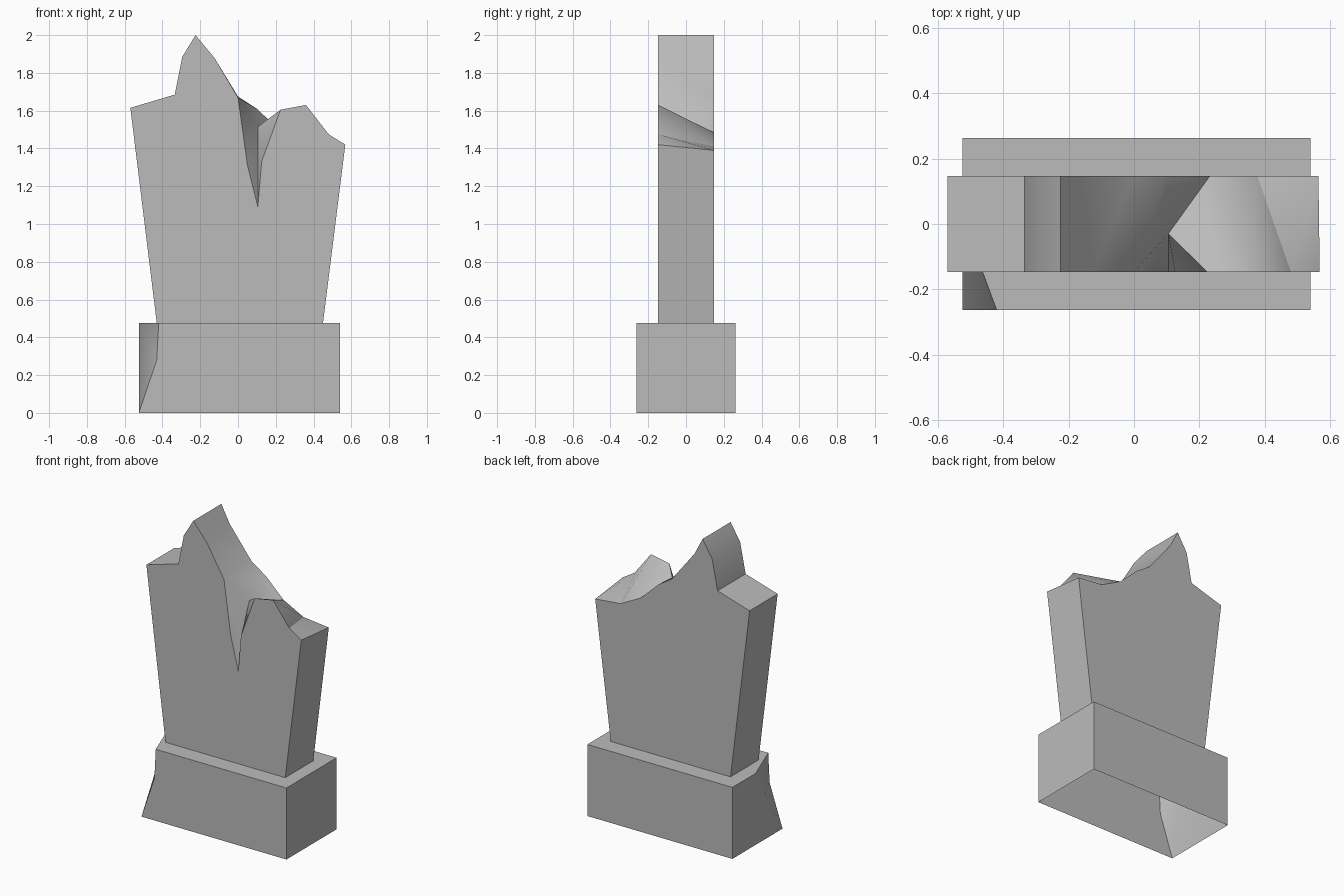
import bpy
import bmesh
from math import radians

cube = bpy.data.objects.get("Cube")
if cube:
    bpy.data.objects.remove(cube, do_unlink=True)

# One plain stone colour
stone = bpy.data.materials.new("grey stone")
stone.use_nodes = True
colour = (0.5, 0.5, 0.5, 1)
stone.diffuse_color = colour
stone.node_tree.nodes["Principled BSDF"].inputs["Base Color"].default_value = colour


def finish(name, bm):
    """Turn a bmesh into a stone object with soft shading and sharp creases."""
    bmesh.ops.recalc_face_normals(bm, faces=bm.faces)
    mesh = bpy.data.meshes.new(name)
    bm.to_mesh(mesh)
    bm.free()
    mesh.materials.append(stone)
    obj = bpy.data.objects.new(name, mesh)
    bpy.context.collection.objects.link(obj)
    bpy.ops.object.select_all(action='DESELECT')
    obj.select_set(True)
    bpy.context.view_layer.objects.active = obj
    bpy.ops.object.shade_smooth_by_angle(angle=radians(40))
    return obj


def outline(bm, points, y):
    """Add (x, z) points at one depth."""
    return [bm.verts.new((x, y, z)) for x, z in points]


def build_base():
    """Plinth, open underneath, with its front corner broken away."""
    bm = bmesh.new()
    left, right, depth, top = -0.525, 0.54, 0.263, 0.475
    foot, front_foot, front_top, chip_top, chip_mid = outline(
        bm, [(left, 0), (right, 0), (right, top), (-0.42, top), (-0.43, 0.28)], -depth)
    back_foot, back_right_foot, back_right_top, back_top = outline(
        bm, [(left, 0), (right, 0), (right, top), (left, top)], depth)
    chip_end = bm.verts.new((left, 0.02, top))
    for face in (
        (foot, front_foot, front_top, chip_top, chip_mid),
        (front_foot, back_right_foot, back_right_top, front_top),
        (back_foot, back_right_foot, back_right_top, back_top),
        (front_top, back_right_top, back_top, chip_end, chip_top),
        (foot, back_foot, back_top, chip_end),
        (foot, chip_end, chip_mid),
        (chip_mid, chip_end, chip_top),
    ):
        bm.faces.new(face)
    return finish("base", bm)


def build_slab():
    """Upright slab with a jagged broken top and a wedge split from its front."""
    bm = bmesh.new()
    depth, floor = 0.147, 0.475
    left_edge = [(-0.43, floor), (-0.57, 1.615), (-0.335, 1.685),
                 (-0.295, 1.885), (-0.225, 2.0)]
    right_foot = [(0.45, floor)]
    front_slope = [(-0.125, 1.88), (0, 1.67)]
    notch = [(0.05, 1.31), (0.105, 1.09), (0.125, 1.33)]
    front_right = [(0.225, 1.605), (0.36, 1.63), (0.48, 1.475), (0.568, 1.42)]
    back_break = [(-0.165, 1.885), (0, 1.675), (0.1, 1.61),
                  (0.232, 1.485), (0.377, 1.41), (0.564, 1.39)]

    fl, fs, fn, fr, ff = [outline(bm, p, -depth) for p in
                          (left_edge, front_slope, notch, front_right, right_foot)]
    bl, bb, bf = [outline(bm, p, depth) for p in (left_edge, back_break, right_foot)]
    hollow = bm.verts.new((0.105, -0.03, 1.515))

    # Broad front and back
    bm.faces.new(fl + fs + fn + fr + ff)
    bm.faces.new(bl + bb + bf)

    # Straight strips up the side, over the shoulder and down the peak
    front_run, back_run = fl + fs, bl + bb[:2]
    for i in range(len(front_run) - 1):
        bm.faces.new((front_run[i], front_run[i + 1], back_run[i + 1], back_run[i]))
    bm.faces.new((fr[-1], ff[0], bf[0], bb[-1]))

    # Uneven broken surface behind and beside the split
    brink, lip, crest, dip, end = fs[-1], *fr
    saddle, ledge, slope, low, back_end = bb[1:]
    for face in (
        (brink, saddle, ledge), (brink, ledge, hollow),
        (hollow, ledge, slope), (hollow, slope, lip),
        (lip, slope, crest), (crest, slope, low), (crest, low, dip),
        (dip, low, back_end), (dip, back_end, end),
    ):
        bm.faces.new(face)

    # Walls of the split wedge
    wall = [brink] + fn + [lip]
    for a, b in zip(wall, wall[1:]):
        bm.faces.new((a, b, hollow))
    return finish("slab", bm)


build_base()
build_slab()
